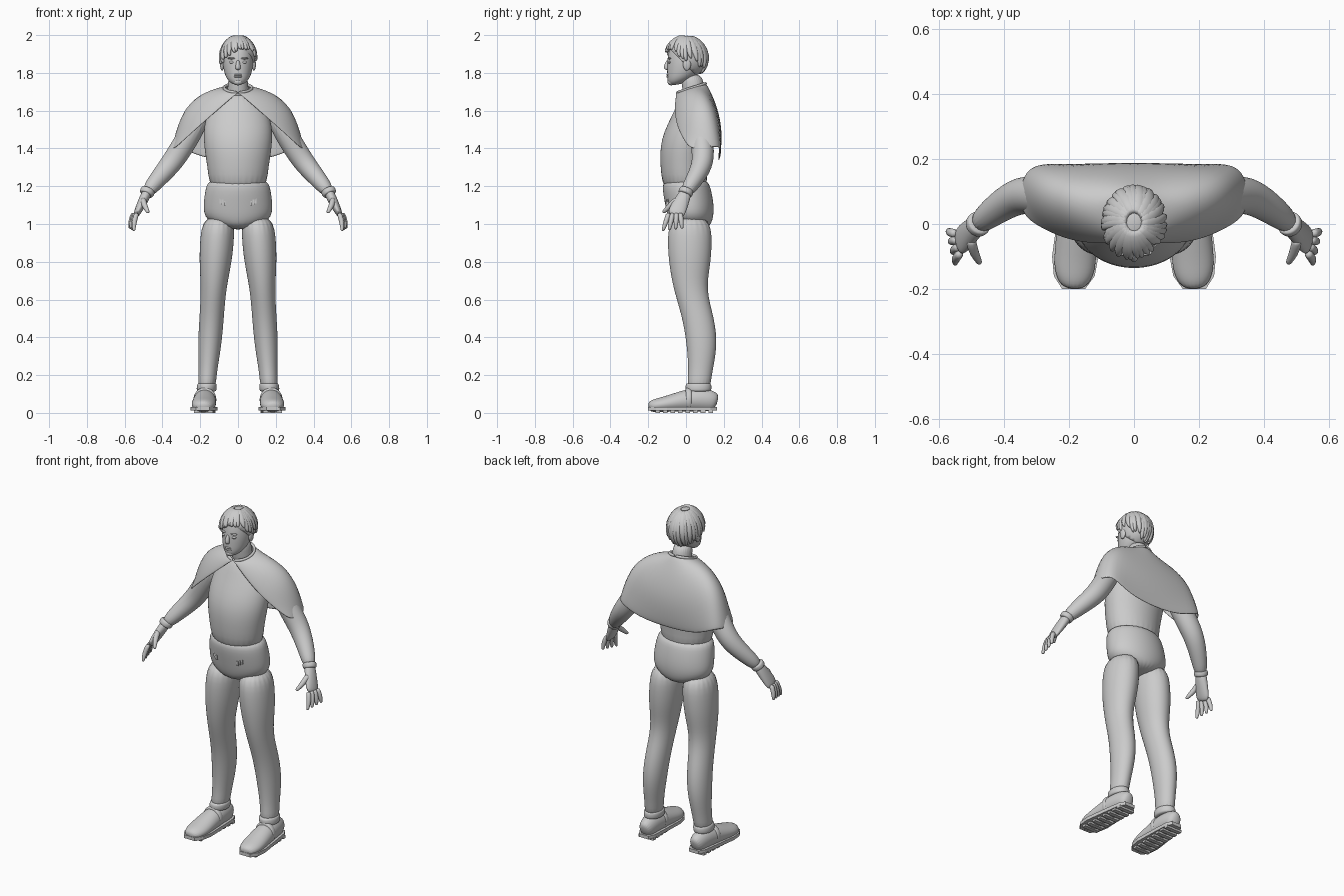
import bpy
import bmesh
import random
from math import cos, sin, pi, radians
from mathutils import Vector, Matrix

default_cube = bpy.data.objects.get("Cube")
if default_cube:
    bpy.data.objects.remove(default_cube)

grey = (.6, .6, .6, 1)
material = bpy.data.materials.new("plain grey")
material.use_nodes = True
material.diffuse_color = grey
material.node_tree.nodes["Principled BSDF"].inputs["Base Color"].default_value = grey

SIDEWAYS, DEPTH, UPWARD = Vector((1, 0, 0)), Vector((0, 1, 0)), Vector((0, 0, 1))


def finish(name, bm, mirror=False, levels=2, smooth=True, thickness=0):
    """Turn a bmesh into a named object with its modifiers."""
    bmesh.ops.recalc_face_normals(bm, faces=bm.faces[:])
    mesh = bpy.data.meshes.new(name)
    bm.to_mesh(mesh)
    bm.free()
    obj = bpy.data.objects.new(name, mesh)
    bpy.context.collection.objects.link(obj)
    mesh.materials.append(material)
    for face in mesh.polygons:
        face.use_smooth = smooth
    if mirror:
        obj.modifiers.new("mirror", "MIRROR")
    if thickness:
        solidify = obj.modifiers.new("thickness", "SOLIDIFY")
        solidify.thickness = thickness
        solidify.offset = 0
    if levels:
        subdivision = obj.modifiers.new("smoothing", "SUBSURF")
        subdivision.levels = subdivision.render_levels = levels
        subdivision.boundary_smooth = "PRESERVE_CORNERS"


def add_loft(bm, stations, across=None, sides=20):
    """Skin elliptical rings (centre, width, depth); level ones, or square to the path."""
    centres = [Vector(station[0]) for station in stations]
    last = len(centres) - 1
    rings = []
    for i, (centre, width, depth) in enumerate(stations):
        u, v = SIDEWAYS, DEPTH
        if across:
            along = (centres[min(i + 1, last)] - centres[max(i - 1, 0)]).normalized()
            u = (across - along * across.dot(along)).normalized()
            v = along.cross(u)
        ring = []
        for k in range(sides):
            angle = 2 * pi * k / sides
            offset = u * width * cos(angle) + v * depth * sin(angle)
            ring.append(bm.verts.new(centres[i] + offset))
        rings.append(ring)
    for lower, upper in zip(rings, rings[1:]):
        for k in range(sides):
            following = (k + 1) % sides
            bm.faces.new((lower[k], lower[following], upper[following], upper[k]))
    bm.faces.new(rings[0])
    bm.faces.new(rings[-1])


def loft(name, stations, across=None, sides=20, **options):
    bm = bmesh.new()
    add_loft(bm, stations, across, sides)
    finish(name, bm, **options)


def upright(name, rows):
    """Central body part from rows of height, depth position, half width, half depth."""
    loft(name, [((0, y, z), width, depth) for z, y, width, depth in rows], sides=28)


def add_ball(bm, centre, radii):
    placement = Matrix.Translation(centre) @ Matrix.Diagonal((*radii, 1))
    bmesh.ops.create_uvsphere(bm, u_segments=24, v_segments=16, radius=1, matrix=placement)


def ball(name, centre, radii, mirror=False):
    bm = bmesh.new()
    add_ball(bm, centre, radii)
    finish(name, bm, mirror=mirror, levels=0)


def add_box(bm, centre, size):
    placement = Matrix.Translation(centre) @ Matrix.Diagonal((*size, 1))
    bmesh.ops.create_cube(bm, size=1, matrix=placement)


# Shirt and the hips of the trousers
upright("shirt", [(1.15, 0, .15, .12), (1.3, -.015, .16, .122), (1.45, 0, .19, .14),
                  (1.6, .045, .17, .105), (1.7, .04, .07, .06)])
upright("trouser_hips", [(.97, .025, .06, .09), (1.02, .025, .18, .12),
                         (1.1, .02, .185, .13), (1.2, 0, .172, .13), (1.24, 0, .15, .11)])


# Trouser legs lean outwards and are narrower than deep
def leg_ring(height, y, depth):
    return (.175 - .07 * height, y, height), .77 * depth, depth


loft("trouser_legs", [leg_ring(*row) for row in (
    (1.05, .02, .11), (.9, .02, .12), (.78, .02, .11), (.65, .02, .086), (.5, .067, .085),
    (.35, .087, .082), (.2, .075, .06), (.12, .065, .066))], mirror=True)
loft("trouser_cuffs", [leg_ring(height, .066, depth) for height, depth in (
    (.16, .06), (.15, .07), (.12, .07), (.11, .06))], mirror=True)

# Pocket tabs on the front of the hips
bm = bmesh.new()
for step in range(3):
    add_box(bm, Vector((.07, -.1, 1.11)) + Vector((2, 1, 1)) * .006 * step, (.009, .016, .026))
finish("pocket_tabs", bm, mirror=True, levels=0, smooth=False)

# Arms, then flat palms
wrist, knuckles = Vector((.485, -.005, 1.16)), Vector((.543, -.06, 1.04))
loft("arms", [(centre, radius, radius) for centre, radius in (
    ((.18, .07, 1.6), .06), ((.3, .09, 1.4), .062), ((.36, .09, 1.31), .057),
    ((.44, .035, 1.22), .045), (wrist, .033))], across=DEPTH, mirror=True)
loft("palms", [(wrist.lerp(knuckles, t), width, thick) for t, width, thick in (
    (-.2, .03, .026), (.2, .038, .027), (.7, .047, .021), (1, .042, .014))],
    across=DEPTH, mirror=True)
loft("wrist_bands", [(wrist.lerp(knuckles, t), radius, radius) for t, radius in (
    (-.2, .034), (-.15, .04), (0, .039), (.05, .032))], across=DEPTH, mirror=True)

# Four fanned fingers and the thumb, each bowed slightly outwards
digits = [((.535 + .005 * i, -.09 + .02 * i, 1.06),
           (.551 + .007 * i, -.123 + .034 * i, .963 + .004 * i), .013) for i in range(4)]
digits.append(((.503, -.045, 1.135), (.474, -.122, 1.06), .015))
bm = bmesh.new()
for root, tip, radius in digits:
    stations = []
    for t in (0, .3, .6, .9, 1):
        centre = Vector(root).lerp(Vector(tip), t) + SIDEWAYS * .006 * sin(pi * t)
        thick = radius * (1.1 - .6 * t ** 4)
        stations.append((centre, thick, thick))
    add_loft(bm, stations, DEPTH, sides=10)
finish("fingers", bm, mirror=True, levels=1)

# Shoulder cape: columns fan from the neck opening to the hem, front to back
hem = ((.34, .02, 1.395), (.35, .07, 1.4), (.35, .13, 1.4),
       (.315, .19, 1.41), (.2, .18, 1.345), (0, .17, 1.33))
neckline, columns = [], []
for i, corner in enumerate(hem):
    turn = pi * i / (len(hem) - 1)
    start = Vector((.078 * sin(turn), .03 - .078 * cos(turn), 1.72 - .025 * cos(turn)))
    bulge = Vector((.06 * sin(turn), -.045 * cos(turn), .09 * sin(turn) ** 2))
    neckline.append(start)
    columns.append([start.lerp(Vector(corner), t) + bulge * sin(pi * t)
                    for t in (0, .25, .55, .8, 1)])
bm = bmesh.new()
grid = [[bm.verts.new(point) for point in column] for column in columns]
for left, right in zip(grid, grid[1:]):
    for k in range(len(left) - 1):
        bm.faces.new((left[k], left[k + 1], right[k + 1], right[k]))
finish("shoulder_cape", bm, mirror=True, thickness=.01)
loft("cape_collar", [(point, .009, .009) for point in neckline],
     across=UPWARD, sides=8, mirror=True)


# Shoes: rounded upper, strap, and a flat sole with treads
def shoe_ring(y, height, width, swell=1):
    return (.176 - .05 * y, y, height), width * swell, .9 * height * swell


upper = [shoe_ring(*row) for row in (
    (.165, .05, .03), (.13, .065, .048), (.05, .075, .056), (-.1, .047, .068),
    (-.16, .04, .06), (-.2, .03, .034))]
loft("shoe_uppers", upper, across=SIDEWAYS, mirror=True)
loft("shoe_straps", [shoe_ring(y, .07, .059, swell) for y, swell in (
    (.03, .9), (.025, 1.05), (0, 1.05), (-.005, .9))], across=SIDEWAYS, mirror=True)
bm = bmesh.new()
rim = [(c[0] + width * 1.05, c[1]) for c, width, depth in upper]
rim += [(c[0] - width * 1.05, c[1]) for c, width, depth in reversed(upper)]
sole = bm.faces.new([bm.verts.new((x, y, .012)) for x, y in rim])
raised = bmesh.ops.extrude_face_region(bm, geom=[sole])["geom"]
bmesh.ops.translate(bm, vec=UPWARD * .02,
                    verts=[item for item in raised if isinstance(item, bmesh.types.BMVert)])
for tread in range(8):
    y = .13 - .04 * tread
    add_box(bm, (.176 - .05 * y, y, .008), (.1, .024, .016))
finish("shoe_soles", bm, mirror=True, levels=0, smooth=False)

# Neck and head
upright("neck", [(1.65, .045, .062, .06), (1.72, .04, .054, .058), (1.8, .025, .052, .06)])
upright("head", [(1.735, -.065, .025, .025), (1.765, -.035, .06, .065),
                 (1.81, -.01, .076, .09), (1.87, 0, .084, .1),
                 (1.95, .005, .076, .09), (1.98, .005, .04, .05)])

# Facial features
loft("nose", [((0, -.094, 1.87), .008, .01), ((0, -.105, 1.83), .015, .016),
              ((0, -.1, 1.815), .013, .012)], sides=12)
for lip, height in (("upper_lip", 1.79), ("lower_lip", 1.78)):
    ball(lip, (0, -.095, height), (.022, .009, .006))
ball("chin", (0, -.078, 1.752), (.026, .02, .018))
ball("eyes", (.032, -.085, 1.856), (.015, .01, .007), mirror=True)
ball("eyebrows", (.034, -.088, 1.877), (.022, .01, .005), mirror=True)
ball("ears", (.084, .005, 1.845), (.011, .021, .033), mirror=True)

# Hair: a cap cut on a slope from the brow to the nape
skull, spread = Vector((0, .005, 1.885)), Vector((.093, .112, .11))
bm = bmesh.new()
add_ball(bm, skull, spread)
bmesh.ops.bisect_plane(bm, geom=bm.verts[:] + bm.edges[:] + bm.faces[:],
                       plane_co=(0, -.09, 1.93), plane_no=(0, 1, 1), clear_inner=True)
bmesh.ops.holes_fill(bm, edges=[edge for edge in bm.edges if edge.is_boundary])
finish("hair_cap", bm, levels=0)

# Tapered locks sweep from the crown over the cap, shortest at the sides
random.seed(4)
bm = bmesh.new()
lock_count = 30
for i in range(lock_count):
    turn = 2 * pi * i / lock_count + random.uniform(-.08, .08)
    frontness = cos(turn)
    end = -12 + (38 * frontness if frontness < 0 else 37 * frontness ** 2)
    end += random.uniform(-7, 7)
    stations = []
    for t in (0, .3, .6, .85, 1):
        lift, swing = radians(78 + (end - 78) * t), turn + .35 * t
        outward = Vector((cos(lift) * sin(swing), -cos(lift) * cos(swing), sin(lift)))
        stations.append((skull + outward * spread * 1.02, .022 * (1 - .8 * t ** 4), .011))
    add_loft(bm, stations, Vector((cos(turn), sin(turn), 0)), sides=8)
finish("hair_locks", bm, levels=1)
